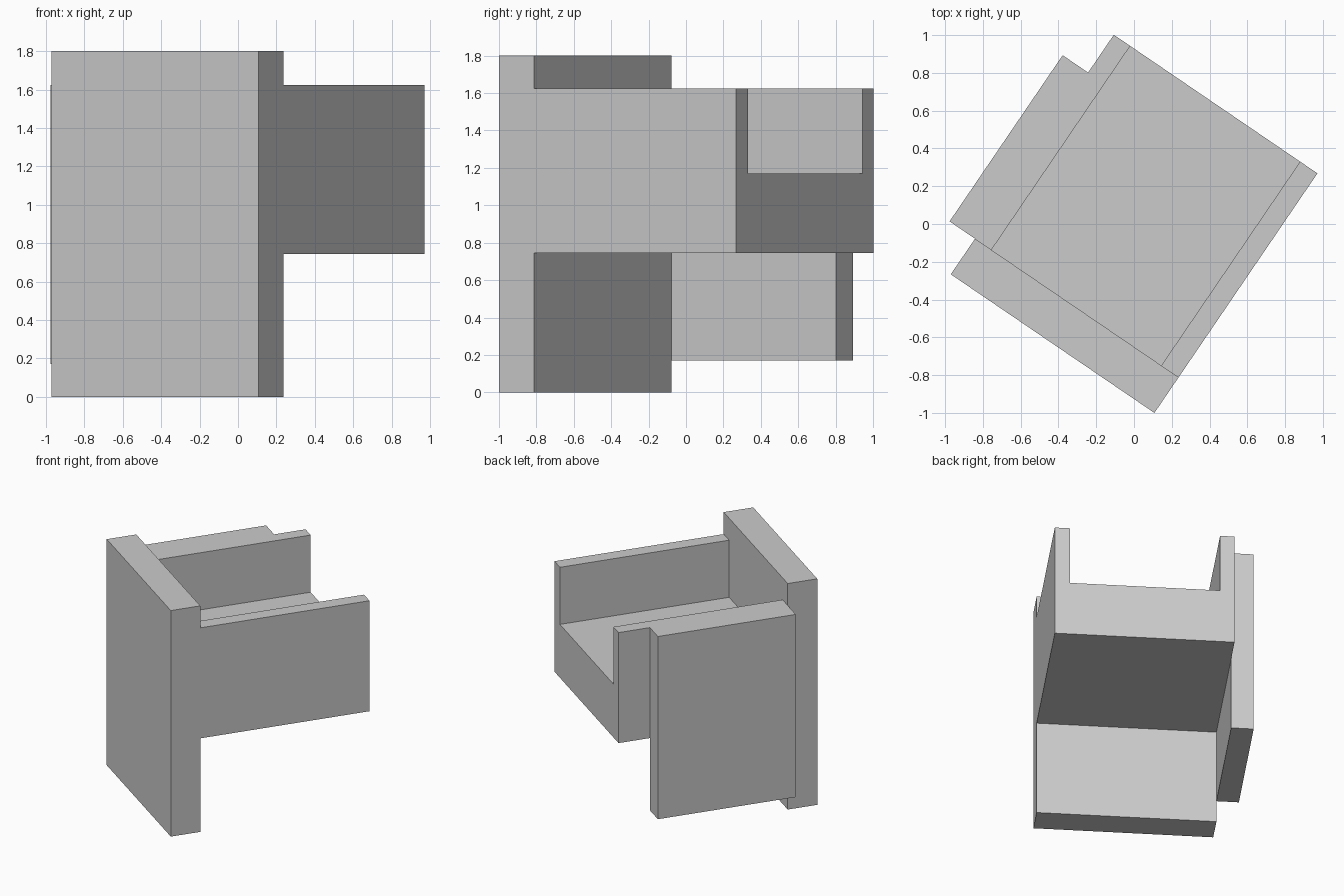
import bpy
import bmesh
import math

default = bpy.data.objects.get("Cube")
if default:
    bpy.data.objects.remove(default, do_unlink=True)

TURN = math.radians(-34.24)  # the whole chair is turned about z

grey = bpy.data.materials.new("light_grey")
grey.use_nodes = True
colour = (0.6, 0.6, 0.6, 1)
grey.diffuse_color = colour
grey.node_tree.nodes["Principled BSDF"].inputs["Base Color"].default_value = colour


def extrude_profile(name, profile, front, back):
    """Extrude an (across, height) outline from front to back, then turn it."""
    bm = bmesh.new()
    face = bm.faces.new([bm.verts.new((x, front, z)) for x, z in profile])
    moved = bmesh.ops.extrude_face_region(bm, geom=[face])["geom"]
    verts = [g for g in moved if isinstance(g, bmesh.types.BMVert)]
    bmesh.ops.translate(bm, verts=verts, vec=(0, back - front, 0))
    bmesh.ops.recalc_face_normals(bm, faces=bm.faces)
    mesh = bpy.data.meshes.new(name)
    bm.to_mesh(mesh)
    bm.free()
    mesh.materials.append(grey)
    obj = bpy.data.objects.new(name, mesh)
    obj.rotation_euler.z = TURN
    bpy.context.collection.objects.link(obj)
    return obj


def rectangle(x0, x1, z0, z1):
    return [(x0, z0), (x1, z0), (x1, z1), (x0, z1)]


half, base, seat, rim = 0.652, 0.745, 1.17, 1.625
panel_front, panel_back, body_back = -0.766, -0.538, 0.768

# Tall panel across the front, reaching the floor
extrude_profile("tall_panel", rectangle(-half, half, 0, 1.8), panel_front, panel_back)

# Seat block with a raised arm on each side, as one U-shaped profile
seat_outline = [(-half, base), (half, base), (half, rim), (0.541, rim),
                (0.541, seat), (-0.547, seat), (-0.547, rim), (-half, rim)]
extrude_profile("seat_with_arms", seat_outline, panel_back, body_back)

# Thick panel hung on the outside of the right arm
extrude_profile("side_panel", rectangle(-0.815, -half, 0.17, rim), panel_back, 0.526)
